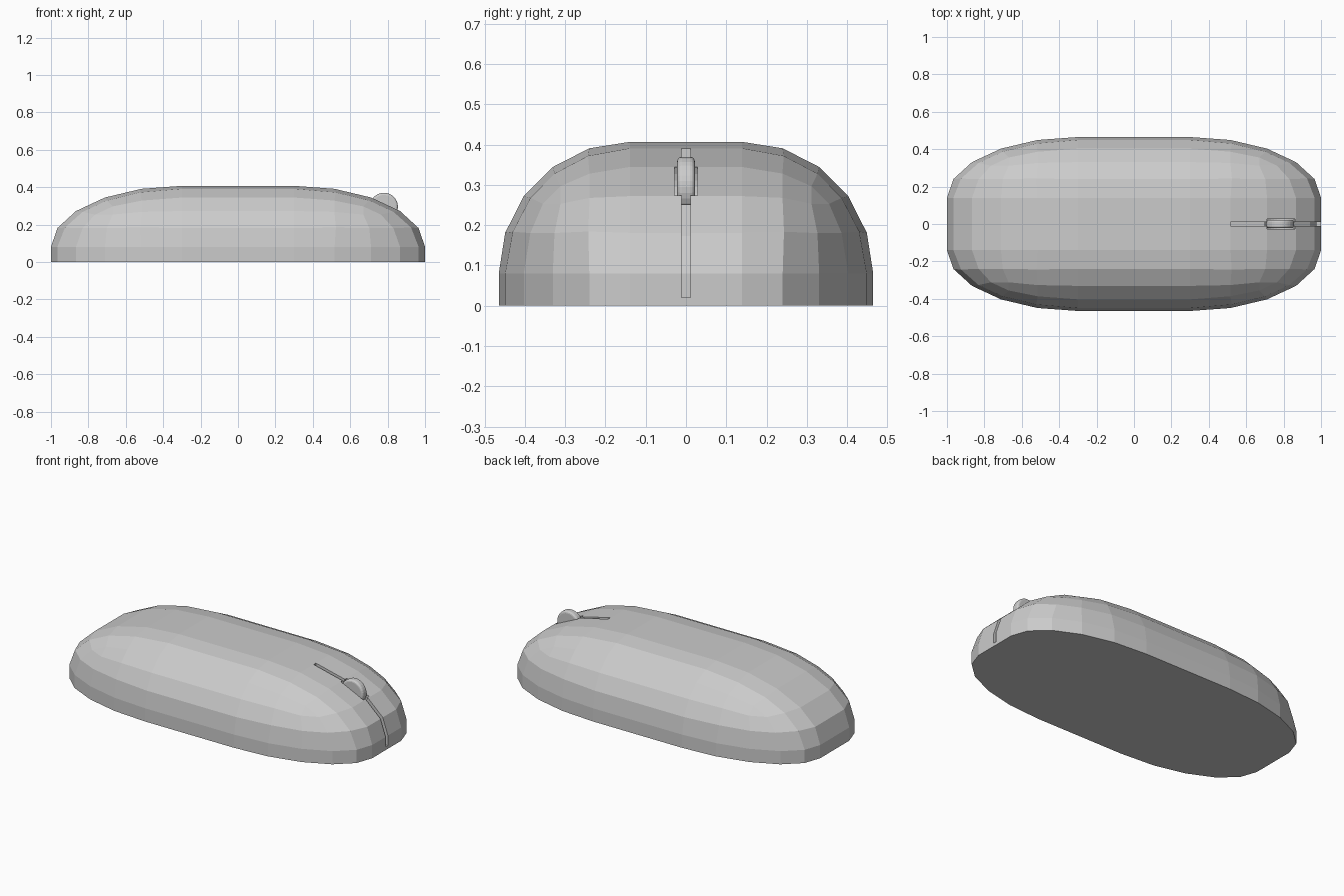
import bpy, bmesh, math
from mathutils import Matrix, Vector

if "Cube" in bpy.data.objects:
    bpy.data.objects.remove(bpy.data.objects["Cube"])

CZ, RZ, HY = -0.06, 0.467, 0.465   # centre height and half sizes of the rounded block


def add(name, bm, hidden=False):
    bmesh.ops.recalc_face_normals(bm, faces=bm.faces[:])
    me = bpy.data.meshes.new(name)
    bm.to_mesh(me)
    bm.free()
    ob = bpy.data.objects.new(name, me)
    bpy.context.collection.objects.link(ob)
    ob.hide_render = hidden
    if hidden:
        ob.hide_set(True)
    return ob


def disc(radius, width, sides, bevel=0.0):
    """Cylinder lying along y, at the wheel axle."""
    bm = bmesh.new()
    bmesh.ops.create_cone(bm, cap_ends=True, segments=sides, radius1=radius,
                          radius2=radius, depth=width)
    if bevel:
        rim = [e for e in bm.edges if abs(e.verts[0].co.z - e.verts[1].co.z) < 1e-5]
        bmesh.ops.bevel(bm, geom=rim, offset=bevel, segments=3, profile=0.5,
                        affect='EDGES')
    bmesh.ops.transform(bm, verts=bm.verts[:], matrix=Matrix.Translation((0.78, 0, 0.295))
                        @ Matrix.Rotation(math.pi / 2, 4, 'X'))
    return bm


# body: heavily bevelled cube, stretched, cut flat at the base
bm = bmesh.new()
bmesh.ops.create_cube(bm, size=2)
bmesh.ops.bevel(bm, geom=bm.edges[:], offset=0.7, segments=5, profile=0.5, affect='EDGES')
bmesh.ops.scale(bm, vec=(1, HY, RZ), verts=bm.verts[:])
bmesh.ops.translate(bm, vec=(0, 0, CZ), verts=bm.verts[:])
cut = bmesh.ops.bisect_plane(bm, geom=bm.verts[:] + bm.edges[:] + bm.faces[:],
                             plane_co=(0, 0, 0), plane_no=(0, 0, 1), clear_inner=True)
bmesh.ops.holes_fill(bm, edges=[e for e in bm.edges if e.is_boundary], sides=0)
body = add("mouse_body", bm)


# groove cutter: strip that follows the nose profile
def nose(off):
    pts = [(0.516, 0.391 + off), (1 + off, 0.02)]
    arc = [(0.3 + (0.7 + off) * math.cos(math.radians(a)),
            CZ + 0.3 * RZ + (0.7 * RZ + off) * math.sin(math.radians(a)))
           for a in (54, 36, 18, 0)]
    return pts[:1] + arc + pts[1:]


bm = bmesh.new()
ring = nose(0.04) + nose(-0.025)[::-1]
face = bm.faces.new([bm.verts.new((x, -0.011, z)) for x, z in ring])
ext = bmesh.ops.extrude_face_region(bm, geom=[face])
bmesh.ops.translate(bm, vec=(0, 0.022, 0),
                    verts=[v for v in ext["geom"] if isinstance(v, bmesh.types.BMVert)])
groove = add("groove_cutter", bm, True)

# wheel well cutter
well = add("wheel_well_cutter", disc(0.085, 0.056, 32), True)

for cutter in (groove, well):
    mod = body.modifiers.new(cutter.name, 'BOOLEAN')
    mod.operation = 'DIFFERENCE'
    mod.solver = 'EXACT'
    mod.object = cutter

# scroll wheel
add("scroll_wheel", disc(0.075, 0.044, 32, 0.012))
